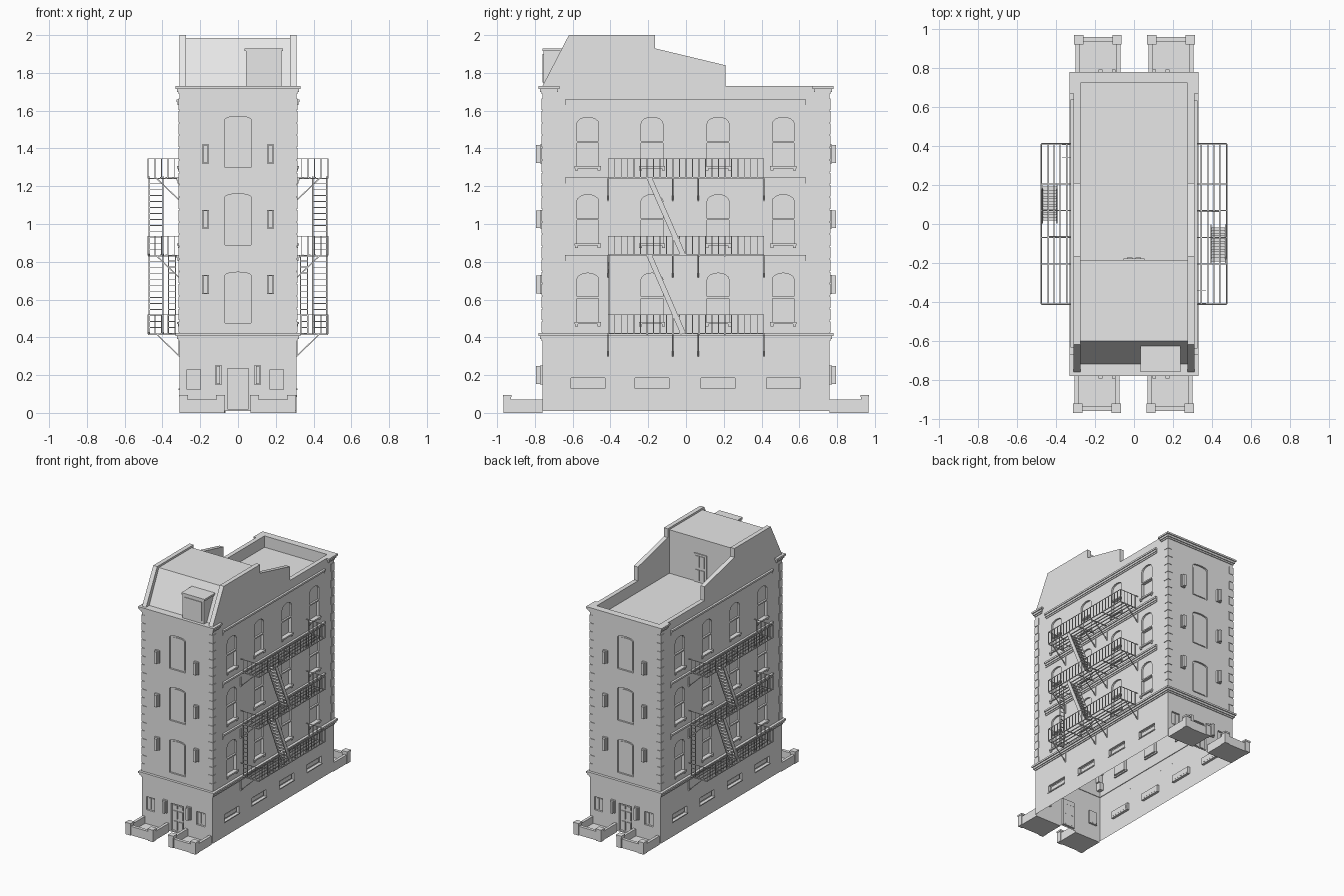
import bpy, bmesh, math
from mathutils import Matrix, Vector

cube = bpy.data.objects.get("Cube")
if cube:
    bpy.data.objects.remove(cube)

stone = bpy.data.materials.new("plain grey")
stone.use_nodes = True
stone.diffuse_color = (0.8, 0.8, 0.8, 1)
stone.node_tree.nodes["Principled BSDF"].inputs["Base Color"].default_value = (0.8, 0.8, 0.8, 1)

HX, HY = 0.31, 0.76           # half width and half depth of the block
FLOORS = (0.42, 0.835, 1.245)  # landing heights
COLUMNS = (-0.52, -0.18, 0.17, 0.515)


# Coordinate frames: along the wall, outwards, up
def plain(u, n, z): return (u, n, z)
def side(u, n, z): return (HX + n, u, z)
def front(u, n, z): return (u, -HY - n, z)


def prism(bm, wall, outline, n0, n1):
    a = [bm.verts.new(wall(u, n0, z)) for u, z in outline]
    b = [bm.verts.new(wall(u, n1, z)) for u, z in outline]
    bm.faces.new(a)
    bm.faces.new(b[::-1])
    for i in range(len(a)):
        j = (i + 1) % len(a)
        bm.faces.new((a[i], b[i], b[j], a[j]))


def box(bm, wall, u0, u1, n0, n1, z0, z1):
    prism(bm, wall, [(u0, z0), (u1, z0), (u1, z1), (u0, z1)], n0, n1)


def arch(bm, wall, u, half, z0, z1, rise, n0, n1):
    top = [(u + half * math.cos(math.pi * i / 8), z1 - rise + rise * math.sin(math.pi * i / 8))
           for i in range(9)]
    prism(bm, wall, [(u - half, z0), (u + half, z0)] + top, n0, n1)


def bar(bm, p, q, w=0.004, d=None):
    p, q = Vector(p), Vector(q)
    turn = (q - p).to_track_quat('Z', 'Y').to_matrix().to_4x4()
    size = Matrix.Diagonal((w, d or w, (q - p).length, 1))
    bmesh.ops.create_cube(bm, size=1, matrix=Matrix.Translation((p + q) / 2) @ turn @ size)


def finish(name, bm, twin=True):
    # twin adds a copy turned half way round the vertical axis
    if twin:
        new = bmesh.ops.duplicate(bm, geom=bm.verts[:] + bm.edges[:] + bm.faces[:])["geom"]
        bmesh.ops.rotate(bm, verts=[g for g in new if isinstance(g, bmesh.types.BMVert)],
                         matrix=Matrix.Rotation(math.pi, 3, 'Z'))
    bmesh.ops.recalc_face_normals(bm, faces=bm.faces[:])
    mesh = bpy.data.meshes.new(name)
    bm.to_mesh(mesh)
    bm.free()
    mesh.materials.append(stone)
    obj = bpy.data.objects.new(name, mesh)
    bpy.context.scene.collection.objects.link(obj)
    return obj


# Openings sunk into the walls
bm = bmesh.new()
for z in FLOORS:
    for u in COLUMNS:
        box(bm, side, u - 0.058, u + 0.058, -0.024, 0.05, z + 0.06, z + 0.185)
        arch(bm, side, u, 0.058, z + 0.195, z + 0.32, 0.035, -0.014, 0.05)
    arch(bm, front, 0, 0.07, z + 0.055, z + 0.325, 0.018, -0.014, 0.05)
for u in COLUMNS:
    box(bm, side, u - 0.09, u + 0.09, -0.02, 0.05, 0.13, 0.185)
for u in (-0.235, 0.205):
    box(bm, front, u - 0.036, u + 0.036, -0.015, 0.05, 0.125, 0.23)
box(bm, front, -0.055, 0.055, -0.015, 0.05, 0.02, 0.235)
cutter = finish("opening_cutter", bm)
cutter.hide_render = True

# Main block, open underneath
bm = bmesh.new()
box(bm, plain, -HX, HX, -HY, HY, 0.01, 1.64)
walls = finish("main_walls", bm, False)
cut = walls.modifiers.new("openings", 'BOOLEAN')
cut.operation, cut.solver, cut.object = 'DIFFERENCE', 'EXACT', cutter
bpy.context.view_layer.update()
mesh = bpy.data.meshes.new_from_object(walls.evaluated_get(bpy.context.evaluated_depsgraph_get()))
walls.modifiers.clear()
bm = bmesh.new()
bm.from_mesh(mesh)
bmesh.ops.delete(bm, geom=[f for f in bm.faces if f.calc_center_median().z < 0.012], context='FACES')
bm.to_mesh(mesh)
bm.free()
walls.data = mesh
bpy.data.objects.remove(cutter)

# Sills, frames and glazing bars
bm = bmesh.new()
for z in FLOORS:
    for u in COLUMNS:
        box(bm, side, u - 0.07, u + 0.07, -0.01, 0.012, z + 0.05, z + 0.062)
        for s in (-0.06, 0.06):
            box(bm, side, u + s - 0.008, u + s + 0.008, 0, 0.008, z + 0.038, z + 0.05)
    arch(bm, front, 0, 0.056, z + 0.068, z + 0.31, 0.015, -0.015, -0.009)
for u in COLUMNS:
    box(bm, side, u - 0.075, u + 0.075, -0.021, -0.013, 0.142, 0.173)
    box(bm, side, u - 0.095, u + 0.095, 0, 0.006, 0.122, 0.13)
for u in (-0.235, 0.205):
    for s in (-0.017, 0.017):
        box(bm, front, u + s - 0.013, u + s + 0.013, -0.016, -0.01, 0.135, 0.22)
finish("window_fittings", bm)

# Double doors with raised panels
bm = bmesh.new()
for s in (-0.024, 0.024):
    for z0, z1 in ((0.03, 0.097), (0.115, 0.178), (0.197, 0.222)):
        box(bm, front, s - 0.017, s + 0.017, -0.016, -0.008, z0, z1)
finish("double_doors", bm)

# Stepped mouldings
STEPS = ((-0.042, -0.03, 0.006), (-0.03, -0.014, 0.013), (-0.014, 0, 0.021))
bm = bmesh.new()
for a, b, out in STEPS:
    for z in (0.422, 1.73):
        box(bm, front, -HX - out, HX + out, -0.005, out, z + a, z + b)
    box(bm, side, -HY, HY, -0.005, out, 0.422 + a, 0.422 + b)
    for z in (0.835, 1.245, 1.66):
        box(bm, side, -0.64, 0.635, -0.005, out * 0.8, z + a, z + b)
    for s in (-1, 1):
        u = sorted((s * (0.69 - out), s * HY))
        box(bm, side, *u, -0.005, out, 1.73 + a, 1.73 + b)
finish("cornices", bm)

# Corner stones
bm = bmesh.new()
for s in (-1, 1):
    for i in range(19):
        long = 0.04 if i % 2 else 0.032
        x = sorted((s * (HX - long), s * (HX + 0.004)))
        z = 0.425 + i * 0.0655
        box(bm, plain, *x, -HY - 0.004, -HY + 0.072 - long, z, z + 0.06)
finish("corner_stones", bm)

# Roof walls and sloping top storey
bm = bmesh.new()
outline = [(-HY, 1.64), (-HY, 1.73), (-0.62, 2), (-0.165, 2), (-0.165, 1.93),
           (0.21, 1.84), (0.21, 1.73), (HY, 1.73), (HY, 1.64)]
for s in (-1, 1):
    prism(bm, side, outline, *((-0.035, 0) if s > 0 else (-2 * HX, 0.035 - 2 * HX)))
box(bm, plain, -0.275, 0.275, 0.725, HY, 1.64, 1.73)
box(bm, plain, -0.275, 0.275, -HY, -0.72, 1.64, 1.73)
finish("roof_walls", bm, False)
bm = bmesh.new()
prism(bm, side, [(-0.72, 1.64), (-0.72, 1.73), (-0.6, 1.985), (-0.185, 1.985), (-0.185, 1.64)],
      -0.035, 0.035 - 2 * HX)
finish("top_storey", bm, False)

# Dormer and terrace door
bm = bmesh.new()
box(bm, plain, 0.042, 0.23, -0.755, -0.61, 1.73, 1.92)
box(bm, plain, 0.034, 0.238, -HY, -0.61, 1.915, 1.93)
box(bm, plain, 0.06, 0.212, -HY, -0.75, 1.75, 1.9)
finish("dormer", bm, False)
bm = bmesh.new()
box(bm, plain, -0.055, 0.055, -0.19, -0.177, 1.64, 1.865)
for s in (-0.022, 0.022):
    for z0, z1 in ((1.655, 1.74), (1.76, 1.85)):
        box(bm, plain, s - 0.015, s + 0.015, -0.18, -0.172, z0, z1)
finish("terrace_door", bm, False)

# Wall lamps
bm = bmesh.new()
for u, z in [(0.172, h) for h in (0.63, 0.975, 1.32)] + [(0.104, 0.15)]:
    for s in (-1, 1):
        box(bm, front, s * u - 0.019, s * u + 0.019, 0, 0.014, z, z + 0.1)
        box(bm, front, s * u - 0.01, s * u + 0.01, 0.014, 0.033, z + 0.003, z + 0.097)
finish("wall_lamps", bm)

# Low-walled forecourts with corner posts
bm = bmesh.new()
for x0, x1 in ((-0.305, -0.075), (0.07, 0.3)):
    box(bm, plain, x0, x1, -0.955, -HY, 0, 0.014)
    box(bm, plain, x0, x1, -0.96, -0.935, 0, 0.07)
    for x in (x0, x1 - 0.022):
        box(bm, plain, x, x + 0.022, -0.955, -HY, 0, 0.07)
    for x in (x0 - 0.004, x1 - 0.038):
        box(bm, plain, x, x + 0.042, -0.967, -0.926, 0, 0.085)
        box(bm, plain, x - 0.003, x + 0.045, -0.97, -0.923, 0.083, 0.096)
finish("forecourts", bm)

# Fire escapes: landings, brackets and railings
Y0, Y1, XO = -0.412, 0.412, 0.476
bm = bmesh.new()
for z in FLOORS:
    for x in (0.345, 0.38, 0.41, 0.44, XO):
        bar(bm, (x, Y0, z), (x, Y1, z), 0.006)
    for y in (Y0, -0.205, -0.07, 0.07, 0.205, Y1):
        bar(bm, (HX, y, z - 0.004), (XO, y, z - 0.004), 0.006)
    for y in (Y0, -0.07, 0.065, Y1):
        bar(bm, (HX, y, z - 0.12), (0.435, y, z), 0.006)
        bar(bm, (HX + 0.003, y, z - 0.12), (HX + 0.003, y, z), 0.006)
    for i in range(25):
        y = Y0 + (Y1 - Y0) * i / 24
        bar(bm, (XO, y, z), (XO, y, z + 0.102))
    for y in (Y0, Y1):
        for x in (0.335, 0.37, 0.405, 0.44):
            bar(bm, (x, y, z), (x, y, z + 0.102))
        bar(bm, (HX, y, z + 0.1), (XO, y, z + 0.1))
    bar(bm, (XO, Y0, z + 0.1), (XO, Y1, z + 0.1))
    bar(bm, (HX, -0.34, z), (0.37, -0.34, z))
finish("fire_escape_landings", bm)

# Fire escapes: stairs and ladder
bm = bmesh.new()
for low, high in zip(FLOORS, FLOORS[1:]):
    for x in (0.396, 0.47):
        bar(bm, (x, -0.015, low), (x, -0.195, high), 0.006, 0.028)
    for i in range(1, 13):
        t = i / 13
        y, z = -0.015 - 0.18 * t, low + (high - low) * t
        box(bm, plain, 0.396, 0.47, y - 0.011, y + 0.011, z - 0.002, z + 0.002)
for x in (0.332, 0.368):
    bar(bm, (x, Y0 + 0.004, FLOORS[0]), (x, Y0 + 0.004, FLOORS[1]), 0.005)
for i in range(1, 13):
    z = FLOORS[0] + i * 0.032
    bar(bm, (0.332, Y0 + 0.004, z), (0.368, Y0 + 0.004, z))
finish("fire_escape_stairs", bm)
